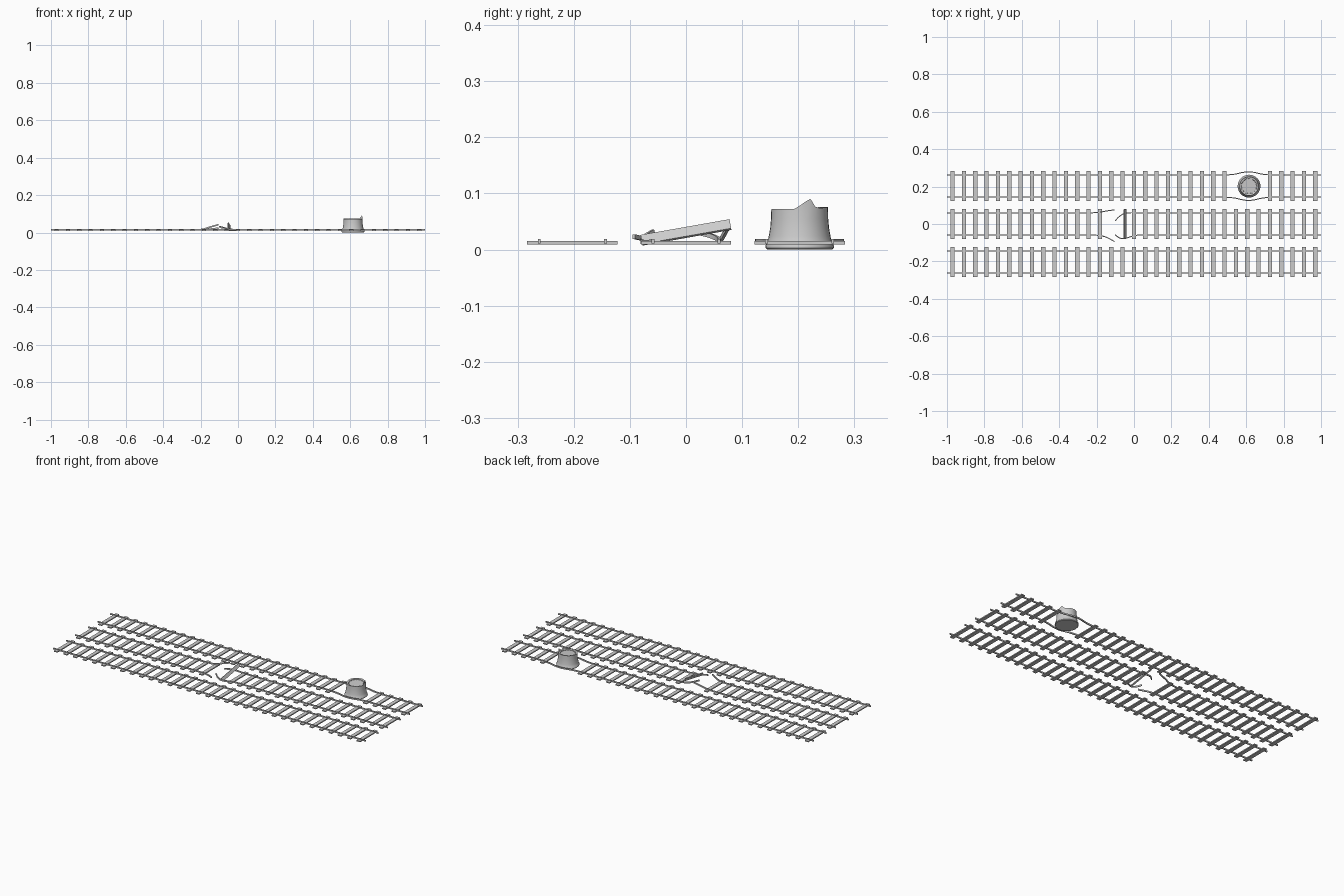
import bpy, bmesh, math, random
from mathutils import Vector, Matrix

if "Cube" in bpy.data.objects:
    bpy.data.objects.remove(bpy.data.objects["Cube"])

random.seed(4)
TIE = (0.022, 0.161, 0.006)
RAIL_Z = 0.0145
TRACK_Y = 0.2025
GAUGE = 0.059


def finish(bm, name):
    bmesh.ops.recalc_face_normals(bm, faces=bm.faces)
    me = bpy.data.meshes.new(name)
    bm.to_mesh(me)
    bm.free()
    ob = bpy.data.objects.new(name, me)
    bpy.context.collection.objects.link(ob)
    return ob


def add_box(bm, loc, size, rot=Matrix()):
    m = Matrix.Translation(loc) @ rot @ Matrix.Diagonal((*size, 1))
    bmesh.ops.create_cube(bm, size=1, matrix=m)


def smooth_path(pts, steps=5):
    # Catmull-Rom through the control points
    p = [Vector(q) for q in pts]
    p = [2 * p[0] - p[1]] + p + [2 * p[-1] - p[-2]]
    out = []
    for i in range(1, len(p) - 2):
        a, b, c, d = p[i - 1:i + 3]
        for s in range(steps):
            t = s / steps
            out.append(0.5 * (2 * b + (c - a) * t + (2 * a - 5 * b + 4 * c - d) * t * t
                              + (3 * b - a - 3 * c + d) * t ** 3))
    return out + [p[-2]]


def rail(name, pts, w=0.0052, h=0.008):
    # rectangular section swept along a path
    bm = bmesh.new()
    rings = []
    for i, p in enumerate(pts):
        t = (pts[min(i + 1, len(pts) - 1)] - pts[max(i - 1, 0)]).normalized()
        side = Vector((0, 0, 1)).cross(t).normalized()
        up = t.cross(side)
        rings.append([bm.verts.new(p + side * a * w / 2 + up * b * h / 2)
                      for a, b in ((-1, -1), (1, -1), (1, 1), (-1, 1))])
    for r, s in zip(rings, rings[1:]):
        for k in range(4):
            bm.faces.new((r[k], r[(k + 1) % 4], s[(k + 1) % 4], s[k]))
    bm.faces.new(rings[0])
    bm.faces.new(rings[-1])
    finish(bm, name)


def ties(name, y, missing=()):
    bm = bmesh.new()
    for i in range(33):
        if i not in missing:
            add_box(bm, (-0.97 + i * 0.0606, y, 0.0118), TIE)
    finish(bm, name)


# cross ties, with gaps at the stump and the break
ties("front_ties", -TRACK_Y)
ties("middle_ties", 0, (14, 15))
ties("back_ties", TRACK_Y, (25, 26, 27))

for s, label in ((-1, "near"), (1, "far")):
    # straight front rails
    y = -TRACK_Y + s * GAUGE
    rail("front_rail_" + label, [Vector((x, y, RAIL_Z)) for x in (-1, 1)])
    # back rails bulging around the stump
    y = TRACK_Y + s * GAUGE
    bulge = [(0.49, 0), (0.54, 0.005), (0.58, 0.014), (0.612, 0.0175),
             (0.645, 0.014), (0.685, 0.005), (0.735, 0)]
    path = smooth_path([(x, y + s * d, RAIL_Z) for x, d in bulge])
    rail("back_rail_" + label,
         [Vector((-1, y, RAIL_Z))] + path + [Vector((1, y, RAIL_Z))])

# broken middle rails, bent outward and upward at the gap
broken = {
    "left_far": (-1, 0.059, [(-0.24, .059, RAIL_Z), (-0.19, .062, .017),
                             (-0.15, .069, .029), (-0.105, .076, .042)]),
    "left_near": (-1, -0.059, [(-0.24, -.059, RAIL_Z), (-0.19, -.061, .015),
                               (-0.15, -.07, .018), (-0.105, -.093, .023)]),
    "right_far": (1, 0.059, [(0.02, .059, RAIL_Z), (-0.02, .060, .015),
                             (-0.055, .055, .020), (-0.08, .039, .026), (-0.1, .018, .031)]),
    "right_near": (1, -0.059, [(0.02, -.059, RAIL_Z), (-0.015, -.067, .013),
                               (-0.05, -.078, .014), (-0.078, -.074, .022), (-0.1, -.058, .032)]),
}
for label, (x, y, pts) in broken.items():
    rail("broken_rail_" + label, [Vector((x, y, RAIL_Z))] + smooth_path(pts))

# loose tie tipped up on its edge
bm = bmesh.new()
rot = Matrix.Rotation(math.radians(10), 4, 'X') @ Matrix.Rotation(math.radians(60), 4, 'Y')
add_box(bm, (-0.048, 0, 0.0305), (0.019, 0.161, 0.006), rot)
finish(bm, "loose_tie")

# tree stump: flared lathe, ragged rim, recessed top
N = 32
prof = [(0.058, 0.0), (0.061, 0.003), (0.061, 0.007), (0.0575, 0.012), (0.055, 0.024),
        (0.0525, 0.038), (0.051, 0.055), (0.0505, 0.072), (0.043, 0.070), (0.042, 0.066)]
bm = bmesh.new()
rings = []
for j, (r, z) in enumerate(prof):
    ring = []
    for i in range(N):
        a = math.tau * i / N
        rr, zz = r, z
        if j >= 7:
            zz += 0.004 * max(0, math.sin(a - 0.3))
        if j == 7:
            zz += {0: 0.006, 1: 0.013, 2: 0.018, 3: 0.003}.get(i, 0)
        if j >= 8:
            rr -= 0.004 * (i % 2)
        ring.append(bm.verts.new((0.615 + rr * math.cos(a), TRACK_Y + rr * math.sin(a), zz)))
    rings.append(ring)
for r, s in zip(rings, rings[1:]):
    for k in range(N):
        bm.faces.new((r[k], r[(k + 1) % N], s[(k + 1) % N], s[k]))
bm.faces.new(rings[0])
bm.faces.new(rings[-1])
stump = finish(bm, "tree_stump")
bpy.context.view_layer.objects.active = stump
stump.select_set(True)
bpy.ops.object.shade_smooth_by_angle(angle=math.radians(35))
